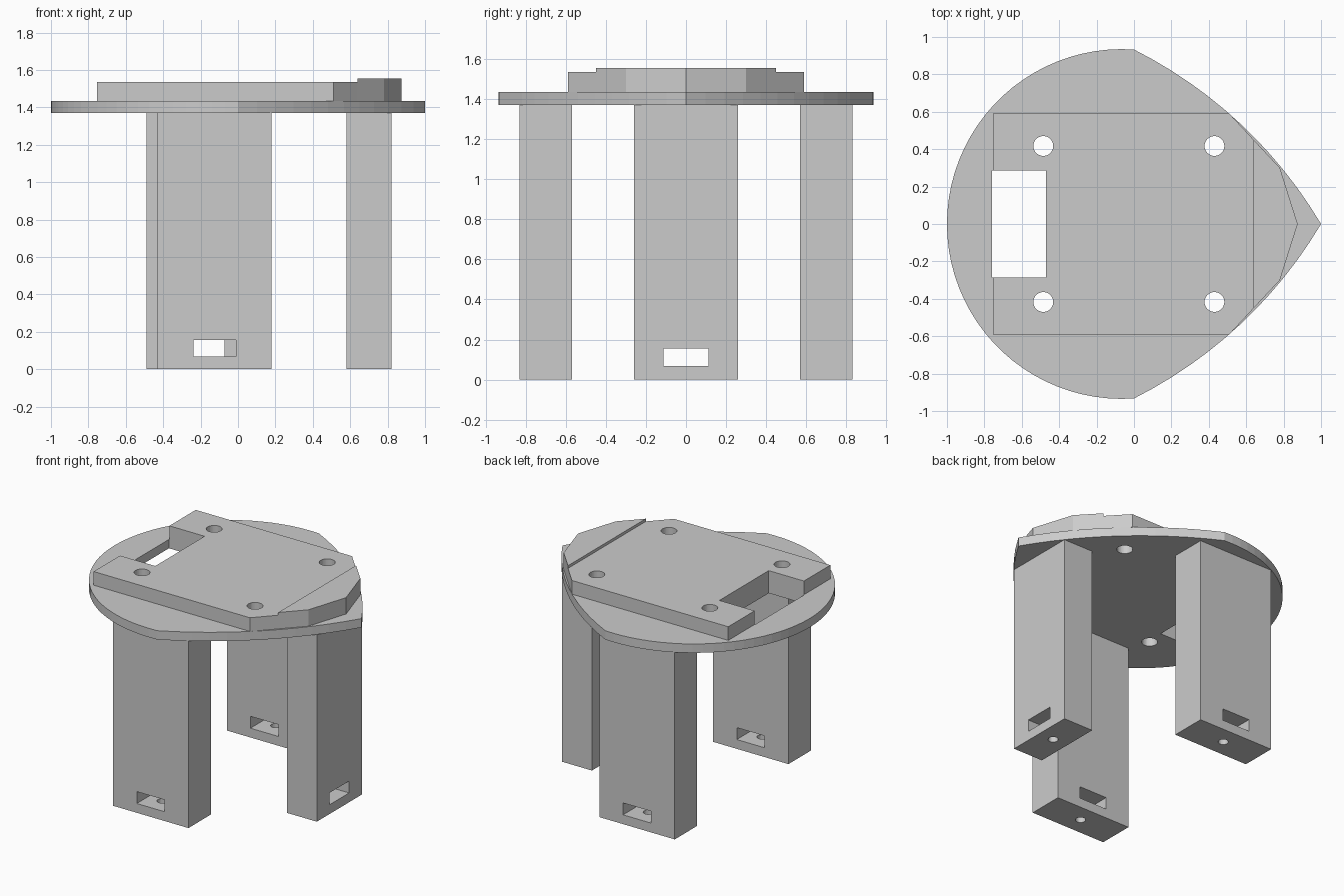
import bpy
import bmesh
from math import cos, sin, pi, acos, asin, atan2
from mathutils import Vector

if "Cube" in bpy.data.objects:
    bpy.data.objects.remove(bpy.data.objects["Cube"], do_unlink=True)

GREY = (0.6, 0.6, 0.6, 1.0)
grey = bpy.data.materials.new("plain grey")
grey.use_nodes = True
grey.diffuse_color = GREY
grey.node_tree.nodes["Principled BSDF"].inputs["Base Color"].default_value = GREY


def prism(name, outline, z0, z1):
    """Extrude a flat outline from z0 up to z1."""
    bm = bmesh.new()
    face = bm.faces.new([bm.verts.new((x, y, z0)) for x, y in outline])
    top = bmesh.ops.extrude_face_region(bm, geom=[face])
    verts = [v for v in top["geom"] if isinstance(v, bmesh.types.BMVert)]
    bmesh.ops.translate(bm, verts=verts, vec=(0, 0, z1 - z0))
    bmesh.ops.recalc_face_normals(bm, faces=bm.faces)
    mesh = bpy.data.meshes.new(name)
    bm.to_mesh(mesh)
    bm.free()
    mesh.materials.append(grey)
    obj = bpy.data.objects.new(name, mesh)
    bpy.context.collection.objects.link(obj)
    return obj


def box(name, x0, x1, y0, y1, z0, z1):
    return prism(name, [(x0, y0), (x1, y0), (x1, y1), (x0, y1)], z0, z1)


def rod(name, x, y, r, z0, z1, n=32):
    ring = [(x + r * cos(2 * pi * i / n), y + r * sin(2 * pi * i / n)) for i in range(n)]
    return prism(name, ring, z0, z1)


def cut(target, cutters):
    """Subtract each cutter in turn, applying as we go."""
    bpy.context.view_layer.objects.active = target
    for cutter in cutters:
        cutter.hide_render = True
        mod = target.modifiers.new("cut", "BOOLEAN")
        mod.operation = "DIFFERENCE"
        mod.solver = "EXACT"
        mod.object = cutter
        bpy.ops.object.modifier_apply(modifier=mod.name)


def mirrored(half):
    """Close a half outline (y >= 0) by mirroring it across the x axis."""
    return half + [(x, -y) for x, y in reversed(half) if y > 0.001]


# Deck outline: round behind, two shallow arcs meeting in a point
CX, R = -0.065, 0.935
start = acos(-CX / R)
rear = [(CX + R * cos(a), R * sin(a))
        for a in (pi + (start - pi) * i / 22 for i in range(23))]
shoulder, tip = Vector(rear[-1]), Vector((1, 0))
chord = tip - shoulder
along = chord.normalized()
out = Vector((-along.y, along.x))
sag = 0.098
big = ((chord.length / 2) ** 2 + sag ** 2) / (2 * sag)
half_angle = asin(chord.length / 2 / big)
centre = (shoulder + tip) / 2 + out * (sag - big)
side = []
for i in range(1, 13):
    a = half_angle * (i / 6 - 1)
    p = centre + along * (big * sin(a)) + out * (big * cos(a))
    side.append((p.x, p.y))
side[-1] = (1, 0)
rear[0] = (-1, 0)

DECK_Z, PLATE_Z, TOP_Z, NOSE_Z = 1.37, 1.435, 1.535, 1.555
deck = prism("deck", mirrored(rear + side), DECK_Z, PLATE_Z)

# Mounting plate and the raised nose in front of it
plate = prism("mounting_plate", mirrored([(-0.755, 0.59), (0.51, 0.59), (0.64, 0.45)]),
              PLATE_Z, TOP_Z)
prism("raised_nose", mirrored([(0.64, 0.45), (0.78, 0.3), (0.875, 0)]), PLATE_Z, NOSE_Z)

# Screw holes and open rear notch, through plate and deck
cutters = [rod("hole_cutter", x, y, 0.053, 1.2, 1.7)
           for x in (-0.485, 0.43) for y in (-0.417, 0.417)]
cutters.append(box("notch_cutter", -0.758, -0.47, -0.285, 0.285, 1.2, 1.7))
for part in (deck, plate):
    cut(part, cutters)

# Legs with a slot through each foot and a screw hole beneath
legs = {
    "front_leg": (-0.43, 0.18, -0.83, -0.57),
    "back_leg": (-0.49, 0.12, 0.57, 0.83),
    "left_leg": (0.58, 0.82, -0.26, 0.26),
}
for name, (x0, x1, y0, y1) in legs.items():
    leg = box(name, x0, x1, y0, y1, 0, DECK_Z)
    mx, my = (x0 + x1) / 2, (y0 + y1) / 2
    wide = x1 - x0 > y1 - y0
    hx, hy = (0.113, 0.3) if wide else (0.3, 0.113)
    slot = box("slot_cutter", mx - hx, mx + hx, my - hy, my + hy, 0.068, 0.155)
    hole = rod("foot_hole_cutter", mx, my, 0.034, -0.1, 0.11, 24)
    cut(leg, [slot, hole])
    cutters += [slot, hole]

for cutter in cutters:
    bpy.data.objects.remove(cutter, do_unlink=True)
